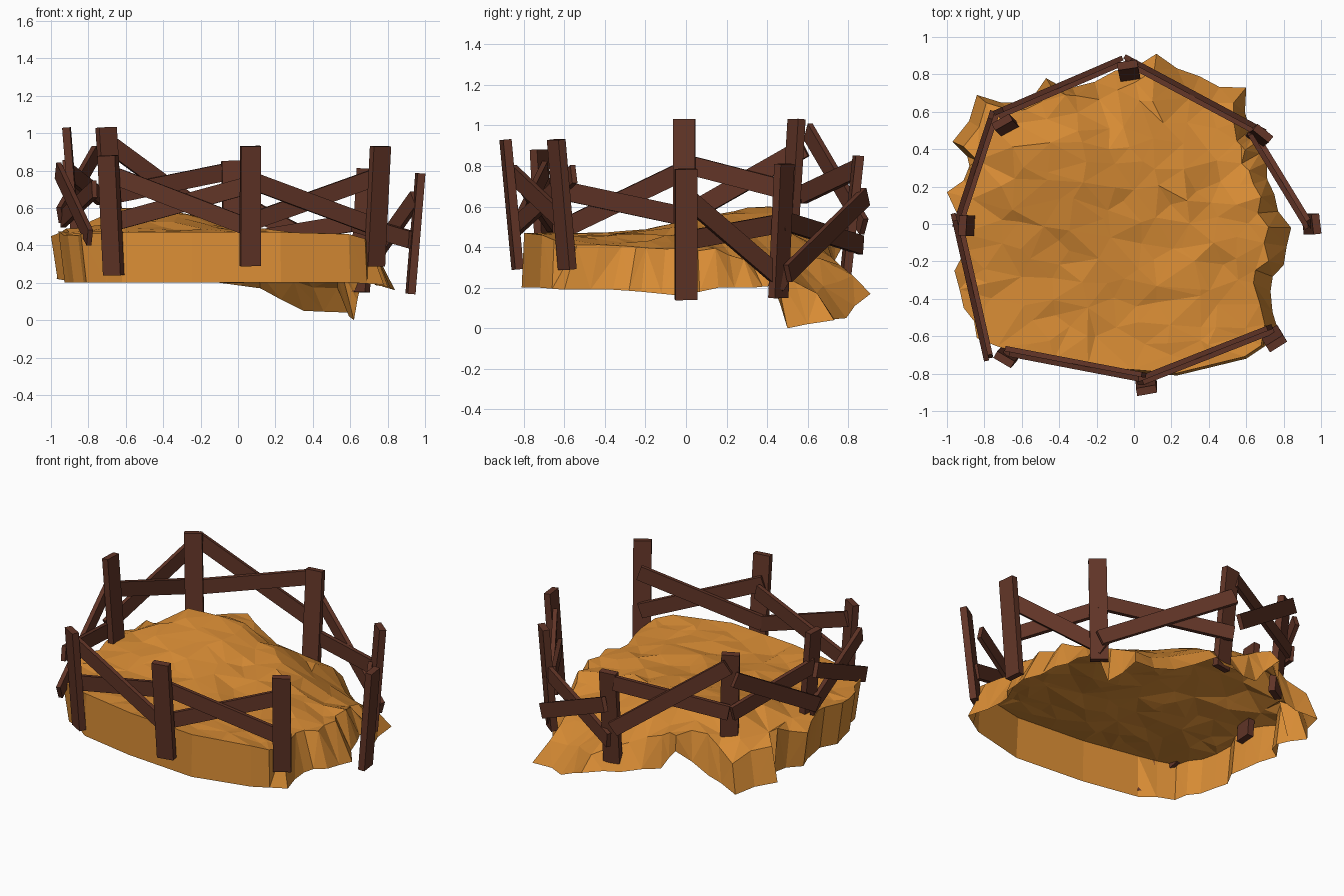
import bpy, bmesh, random
from math import exp
from mathutils import Vector, Matrix
from mathutils.geometry import delaunay_2d_cdt

random.seed(4)

def material(name, col):
    m = bpy.data.materials.new(name)
    m.diffuse_color = (*col, 1)
    return m

SAND = material("sand", (0.68, 0.26, 0.035))
WOOD = material("dark_wood", (0.12, 0.035, 0.02))

def add(name, bm, mat):
    me = bpy.data.meshes.new(name)
    bm.to_mesh(me)
    bm.free()
    me.materials.append(mat)
    ob = bpy.data.objects.new(name, me)
    bpy.context.collection.objects.link(ob)
    return ob

def beam(name, a, b, out, width, thick):
    """Box from a to b; its thin side points along out."""
    a, b = Vector(a), Vector(b)
    d = (b - a).normalized()
    n = (out - d * out.dot(d)).normalized()
    s = d.cross(n)
    bm = bmesh.new()
    bmesh.ops.create_cube(bm, size=1)
    m = Matrix((s * width, n * thick, d * (b - a).length)).transposed().to_4x4()
    m.translation = (a + b) / 2
    bm.transform(m)
    bmesh.ops.recalc_face_normals(bm, faces=bm.faces)
    return add(name, bm, WOOD)

# Posts lean outwards: bottom point, top point, facing direction
POSTS = [((0.922, 0, 0.14), (0.975, 0, 0.785), (1, 0.12)),
         ((0.73, -0.585, 0.29), (0.762, -0.64, 0.93), (0.5, -0.8)),
         ((0.065, -0.83, 0.29), (0.067, -0.89, 0.93), (0.18, -1)),
         ((-0.665, -0.692, 0.24), (-0.695, -0.725, 0.88), (-0.5, -0.85)),
         ((-0.865, -0.008, 0.38), (-0.917, -0.008, 1.03), (-1, 0.05)),
         ((-0.665, 0.505, 0.38), (-0.705, 0.545, 1.03), (-0.45, 0.8)),
         ((-0.02, 0.78, 0.20), (-0.035, 0.85, 0.85), (-0.15, 1)),
         ((0.65, 0.455, 0.15), (0.69, 0.485, 0.81), (0.6, 0.75))]
for i, (a, b, o) in enumerate(POSTS):
    beam(f"post_{i+1}", a, b, Vector((*o, 0)), 0.108, 0.042)

# Crossed planks: start xy, end xy, (z start, z end) of both boards
RAILS = [((0.03, -0.84), (0.73, -0.565), (0.76, 0.50), (0.51, 0.76)),
         ((-0.68, -0.68), (0.05, -0.82), (0.78, 0.50), (0.52, 0.72)),
         ((-0.95, 0.04), (-0.78, -0.71), (0.80, 0.44), (0.54, 0.70)),
         ((-0.94, 0.0), (-0.75, 0.58), (0.56, 0.89), (0.81, 0.66)),
         ((-0.72, 0.59), (-0.08, 0.865), (0.97, 0.50), (0.66, 0.79)),
         ((-0.04, 0.875), (0.68, 0.49), (0.65, 0.27), (0.41, 0.53)),
         ((0.63, 0.49), (0.935, -0.01), (0.22, 0.65), (0.52, 0.43))]
for i, (p, q, z1, z2) in enumerate(RAILS):
    n = Vector((p[0] + q[0], p[1] + q[1], 0))
    t = Vector((q[1] - p[1], p[0] - q[0], 0)).normalized()
    n = t if t.dot(n) > 0 else -t
    for k, z in enumerate((z1, z2)):
        o = n * (0.013 - 0.026 * k)
        beam(f"plank_{i+1}_{k+1}", (p[0] + o.x, p[1] + o.y, z[0]),
             (q[0] + o.x, q[1] + o.y, z[1]), n, 0.093, 0.027)

# Sand mound outline: x, y, bottom z, rim z
RIM = [(0.84, -0.02, 0.16, 0.40), (0.75, 0.16, 0.20, 0.39), (0.71, 0.33, 0.20, 0.35),
       (0.66, 0.44, 0.21, 0.31), (0.62, 0.50, 0.00, 0.27), (0.60, 0.73, 0.04, 0.17),
       (0.35, 0.79, 0.05, 0.20), (0.12, 0.91, 0.17, 0.26), (-0.10, 0.82, 0.20, 0.35),
       (-0.33, 0.73, 0.25, 0.46), (-0.47, 0.78, 0.42, 0.50), (-0.62, 0.65, 0.25, 0.51),
       (-0.84, 0.69, 0.20, 0.38), (-0.97, 0.44, 0.22, 0.44), (-0.88, 0.31, 0.20, 0.51),
       (-1.00, 0.17, 0.22, 0.44), (-0.92, -0.05, 0.20, 0.48), (-0.96, -0.25, 0.20, 0.47),
       (-0.91, -0.45, 0.20, 0.46), (-0.84, -0.61, 0.20, 0.46), (-0.62, -0.70, 0.20, 0.47),
       (-0.25, -0.77, 0.20, 0.47), (0.23, -0.81, 0.20, 0.47), (0.60, -0.72, 0.20, 0.46),
       (0.78, -0.60, 0.19, 0.41), (0.73, -0.36, 0.19, 0.42), (0.80, -0.22, 0.18, 0.40)]

def hill(x, y):
    sy = 0.27 if y > 0.4 else 0.48
    h = 0.455 + 0.145 * exp(-((x + 0.52) / 0.5) ** 2 - ((y - 0.4) / sy) ** 2)
    return h - 0.16 * max(0, x + y - 0.4)

# Skirt bottom points and the inset rim above them
low, rim = [], []
for i, p in enumerate(RIM):
    p, q = Vector(p), Vector(RIM[(i + 1) % len(RIM)])
    mid = (p + q) / 2
    if mid.y > -0.55:
        mid.xy *= random.uniform(0.96, 1.0)
    for x, y, zb, zr in (p, mid):
        g, f = random.uniform(0.85, 0.91), 1.0
        if x < -0.7 and y < 0.35:
            g, f = 1.0, 0.965
        elif x < -0.3 or y < -0.65:
            g = 0.985 if y < 0 else 0.94
        low.append(Vector((x * f, y * f, zb)))
        rim.append(Vector((x * g, y * g, zr + random.uniform(-0.015, 0.01) * (y > -0.6))))

# Scattered inner points, blended down to the rim height near the edge
inner = []
for i in range(-7, 8):
    for j in range(-8, 9):
        x = i * 0.15 + random.uniform(-0.06, 0.06)
        y = j * 0.105 + random.uniform(-0.04, 0.04)
        p = Vector((x, y))
        near = min(rim, key=lambda r: (r.xy - p).length)
        d = (near.xy - p).length
        if d < 0.07 or p.length > near.xy.length - 0.05:
            continue
        w = min(1, d / (0.2 if x < -0.2 else 0.32))
        inner.append(Vector((x, y, near.z * (1 - w) + hill(x, y) * w + random.uniform(-0.013, 0.013))))

bm = bmesh.new()
n = len(rim)
lv = [bm.verts.new(v) for v in low]
tv = [bm.verts.new(v) for v in rim + inner]
for i in range(n):
    k = (i + 1) % n
    if i % 2:
        tris = ((lv[i], lv[k], tv[k]), (lv[i], tv[k], tv[i]))
    else:
        tris = ((lv[i], lv[k], tv[i]), (lv[k], tv[k], tv[i]))
    for t in tris:
        bm.faces.new(t)
cdt = delaunay_2d_cdt([v.xy for v in rim + inner], [], [list(range(n))], 1, 1e-5)
for f in cdt[2]:
    bm.faces.new([tv[cdt[3][k][0]] for k in f])
add("sand_mound", bm, SAND)
